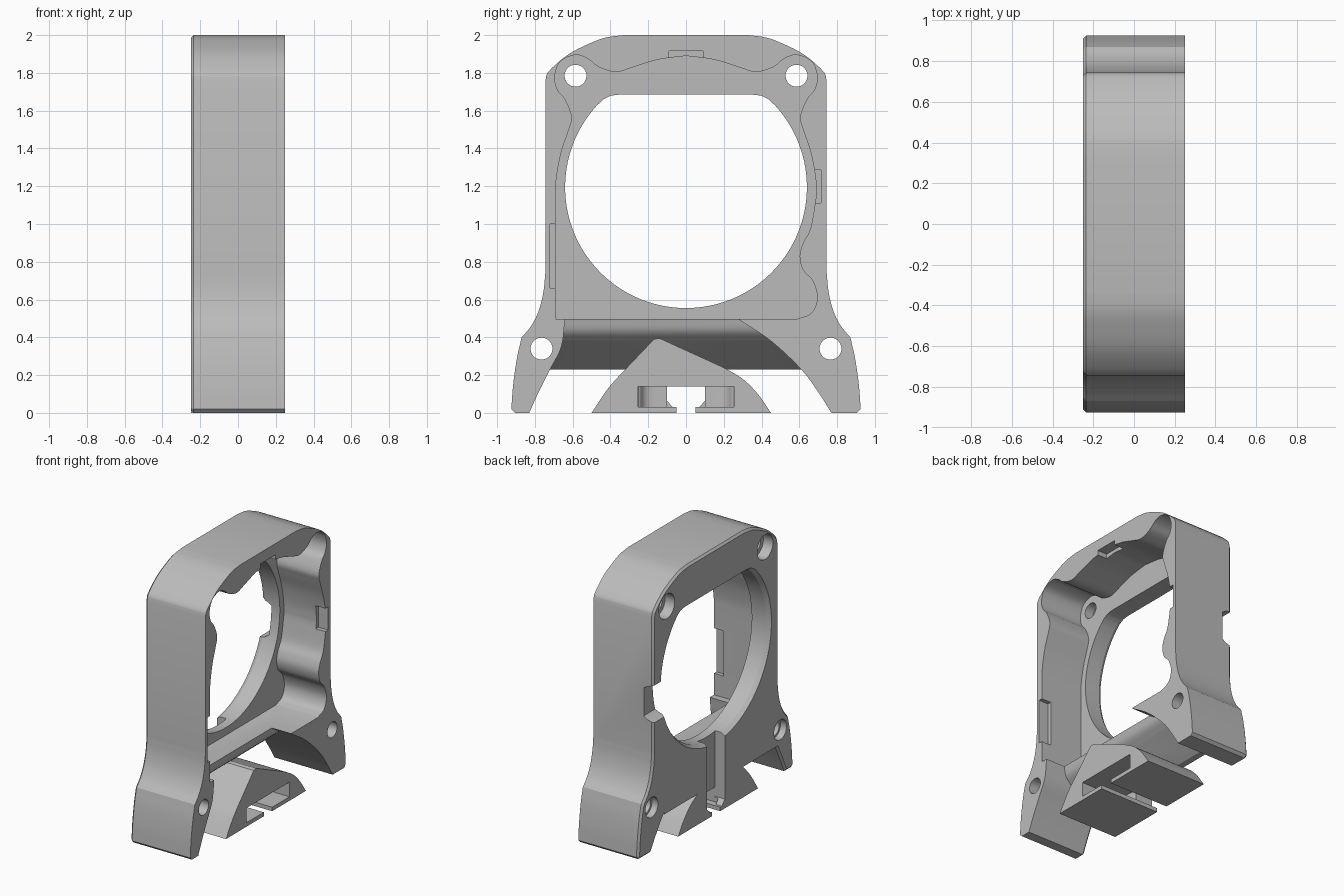
import bpy, bmesh, math
from mathutils import Vector

cube = bpy.data.objects.get("Cube")
if cube:
    bpy.data.objects.remove(cube)

grey = bpy.data.materials.new("plain grey")
grey.use_nodes = True
colour = (0.5, 0.5, 0.5, 1)
grey.diffuse_color = colour
grey.node_tree.nodes["Principled BSDF"].inputs["Base Color"].default_value = colour

BACK, FRONT = -0.25, 0.25      # depth of the whole frame along x
PLATE = -0.1                   # inner side of the back plate
EPS = 0.05


def spline(points, steps=5):
    """Smooth curve through a few points."""
    p = [Vector(q) for q in points]
    p = [2 * p[0] - p[1]] + p + [2 * p[-1] - p[-2]]
    out = []
    for a, b, c, d in zip(p, p[1:], p[2:], p[3:]):
        for i in range(steps):
            t = i / steps
            out.append((2 * b + (c - a) * t + (2 * a - 5 * b + 4 * c - d) * t * t
                        + (3 * b - a - 3 * c + d) * t ** 3) / 2)
    return out + [p[-2]]


def flip(points):
    return [(-q[0], q[1]) for q in reversed(points)]


def circle(y, z, r, n=40):
    return [(y + r * math.cos(math.tau * i / n), z + r * math.sin(math.tau * i / n))
            for i in range(n)]


def rect(y0, y1, z0, z1):
    return [(y0, z0), (y1, z0), (y1, z1), (y0, z1)]


def prism(name, outline, start, end, axis="x", grow=1, centre=(0, 0), chamfer=0):
    """Extrude a closed outline along an axis; grow scales the starting end."""
    bm = bmesh.new()
    rings = []
    for depth, s in ((start, grow), (end, 1)):
        ring = []
        for q in outline:
            u, v = (centre[k] + (q[k] - centre[k]) * s for k in (0, 1))
            ring.append(bm.verts.new((depth, u, v) if axis == "x" else (u, depth, v)))
        rings.append(ring)
    a, b = rings
    bm.faces.new(a)
    bm.faces.new(b)
    for i in range(len(a)):
        j = (i + 1) % len(a)
        bm.faces.new((a[i], a[j], b[j], b[i]))
    bmesh.ops.recalc_face_normals(bm, faces=bm.faces)
    if chamfer:
        rim = [e for e in bm.edges if all(v in a for v in e.verts)]
        bmesh.ops.bevel(bm, geom=rim, offset=chamfer, segments=1, affect="EDGES")
    mesh = bpy.data.meshes.new(name)
    bm.to_mesh(mesh)
    bm.free()
    obj = bpy.data.objects.new(name, mesh)
    bpy.context.collection.objects.link(obj)
    mesh.materials.append(grey)
    return obj


def combine(target, tool, operation="DIFFERENCE"):
    tool.hide_render = True
    mod = target.modifiers.new("combine", "BOOLEAN")
    mod.operation, mod.solver, mod.object = operation, "EXACT", tool
    bpy.context.view_layer.objects.active = target
    bpy.ops.object.modifier_apply(modifier=mod.name)
    bpy.data.objects.remove(tool)


# Outer frame with splayed legs and an arch between them
foot = spline([(-0.925, 0.02), (-0.915, 0.15), (-0.895, 0.29), (-0.87, 0.4)])
flare = spline([(-0.87, 0.4), (-0.82, 0.46), (-0.78, 0.54), (-0.755, 0.64), (-0.745, 0.74)])
shoulder = spline([(-0.745, 1.76), (-0.725, 1.81), (-0.62, 1.9), (-0.5, 1.96),
                   (-0.42, 1.988), (-0.33, 2)])
side = [(-0.905, 0)] + foot + flare[1:] + shoulder
arch_right = spline([(0.27, 0.5), (0.45, 0.38), (0.61, 0.23), (0.7, 0.11), (0.77, 0)])
arch_left = spline([(-0.83, 0), (-0.78, 0.11), (-0.72, 0.23), (-0.66, 0.35), (-0.64, 0.5)])
frame = prism("fan_frame", side + flip(side) + arch_right[::-1] + arch_left[::-1],
              BACK, FRONT, chamfer=0.015)

# Sloped bridge joining the legs below the opening
nose = spline([(0.02, 0.38), (0.07, 0.43), (0.09, 0.5)])
bridge = prism("bridge", [(BACK, 0.23), (-0.2, 0.23)] + nose + [(0.09, 0.6), (BACK, 0.6)],
               -0.735, 0.615, axis="y")
combine(frame, bridge, "UNION")

# Peaked foot block in the middle
peak = (spline([(-0.5, 0), (-0.42, 0.12), (-0.36, 0.19)]) + [(-0.17, 0.39), (-0.14, 0.395)]
        + spline([(0.2, 0.24), (0.3, 0.18), (0.38, 0.1), (0.45, 0)]))
combine(frame, prism("foot_block", peak, BACK, FRONT), "UNION")

# Wavy pocket, open to the front
lobe = spline([(-0.69, 1.15), (-0.685, 1.25), (-0.66, 1.38), (-0.62, 1.5), (-0.605, 1.57),
               (-0.64, 1.66), (-0.68, 1.71), (-0.695, 1.78), (-0.665, 1.86), (-0.585, 1.895),
               (-0.52, 1.875), (-0.46, 1.83), (-0.37, 1.805), (-0.28, 1.83),
               (-0.15, 1.87), (0, 1.89)])
low_lobe = spline([(0.69, 1.15), (0.66, 0.98), (0.62, 0.9), (0.602, 0.83), (0.62, 0.755),
                   (0.67, 0.7), (0.695, 0.61), (0.665, 0.53), (0.59, 0.498)])
pocket = [(-0.69, 0.498)] + lobe + flip(lobe)[1:] + low_lobe[1:]
combine(frame, prism("pocket", pocket, PLATE, FRONT + EPS))

# Round opening with a flattened top and a flared back rim
centre, radius = (0, 1.195), 0.64
low, high = math.radians(-222), math.radians(42)
arc = [(radius * math.cos(low + (high - low) * i / 72),
        centre[1] + radius * math.sin(low + (high - low) * i / 72)) for i in range(73)]
corner = spline([(0.44, 1.658), (0.4, 1.678), (0.35, 1.685)])
opening = arc + corner + flip(corner)
combine(frame, prism("opening", opening, BACK - EPS, 0))
combine(frame, prism("rim_flare", opening, BACK - 0.01, -0.22, grow=1.04, centre=centre))

# Screw holes with counterbores at the back
for s in (-1, 1):
    for y, z, r, depth in ((0.585, 1.785, 0.093, 0.08), (0.765, 0.34, 0.075, 0.05)):
        combine(frame, prism("screw_hole", circle(s * y, z, 0.058), BACK - EPS, FRONT + EPS))
        combine(frame, prism("counterbore", circle(s * y, z, r), BACK - EPS, BACK + depth))

# Snap recesses inside the pocket walls
for area in (rect(-0.09, 0.09, 1.8, 1.915), rect(0.6, 0.715, 1.11, 1.285),
             rect(-0.72, -0.6, 0.66, 1)):
    combine(frame, prism("snap_recess", area, 0.17, FRONT + EPS))

# Cable notch through one side of the back plate
notch = [(BACK - EPS, 0.96), (BACK, 0.965), (-0.2, 0.98), (-0.17, 1), (-0.17, 1.21),
         (-0.2, 1.23), (BACK, 1.245), (BACK - EPS, 1.25)]
combine(frame, prism("cable_notch", notch, 0.5, 0.8, axis="y"))

# Cable channel down the back, nut slot and slit in the foot block
channel = [(-0.105, 0.7), (-0.105, 0.07), (-0.07, 0.03), (0.07, 0.03), (0.105, 0.07), (0.105, 0.7)]
combine(frame, prism("cable_channel", channel, BACK - EPS, -0.17))
slot = spline([(0.255, FRONT + EPS), (0.255, 0), (0.24, -0.05), (0.2, -0.09), (0.1, -0.1)])
plan = slot + [(0.1, -0.2), (-0.1, -0.2)] + flip(slot)
nut_slot = prism("nut_slot", [(q[1], q[0]) for q in plan], 0.03, 0.14)
for v in nut_slot.data.vertices:      # stand the plan outline flat
    height, x, y = v.co
    v.co = (x, y, height)
combine(frame, nut_slot)
combine(frame, prism("slit", rect(-0.05, 0.05, -EPS, 0.08), BACK - EPS, FRONT + EPS))

# Smooth the curved walls, keep the edges crisp
bpy.ops.object.select_all(action="DESELECT")
frame.select_set(True)
bpy.context.view_layer.objects.active = frame
bpy.ops.object.shade_smooth_by_angle(angle=math.radians(25))
